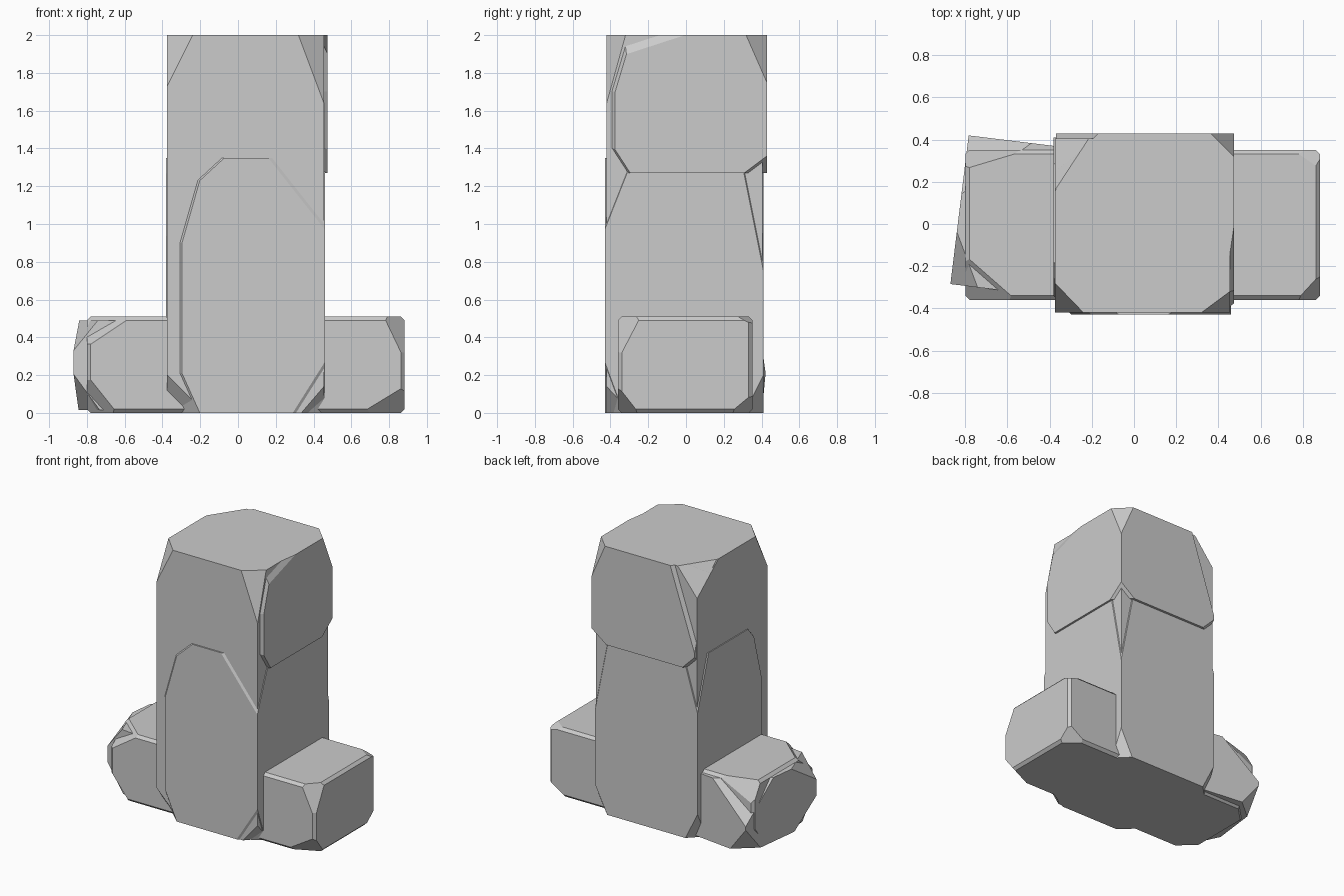
import bpy, bmesh
from math import radians
from mathutils import Vector, Matrix

if "Cube" in bpy.data.objects:
    bpy.data.objects.remove(bpy.data.objects["Cube"])


def rock(name, lo, hi, cuts, edge=0.0, turn=0.0):
    """Box from lo to hi, chipped by planes. A cut is (signs, distances from that corner);
    distance 0 makes the plane run parallel to that axis. turn rotates about the box centre."""
    lo, hi = Vector(lo), Vector(hi)
    mid, size = (lo + hi) / 2, hi - lo
    bm = bmesh.new()
    bmesh.ops.create_cube(bm, size=1)
    for v in bm.verts:
        v.co = mid + Vector(a * b for a, b in zip(v.co, size))
    if edge:
        bmesh.ops.bevel(bm, geom=bm.edges[:], offset=edge, segments=1, affect='EDGES')
    for s, d in cuts:
        corner = Vector(hi[i] if s[i] > 0 else lo[i] for i in range(3))
        n = Vector(s[i] / d[i] if d[i] else 0 for i in range(3))
        k = next(i for i in range(3) if d[i])
        corner[k] -= s[k] * d[k]
        bmesh.ops.bisect_plane(bm, geom=bm.verts[:] + bm.edges[:] + bm.faces[:], dist=1e-5,
                               plane_co=corner, plane_no=n.normalized(), clear_outer=True)
        rim = [e for e in bm.edges if e.is_boundary]
        if rim:
            bmesh.ops.edgeloop_fill(bm, edges=rim)
    if turn:
        bmesh.ops.rotate(bm, verts=bm.verts[:], cent=mid, matrix=Matrix.Rotation(radians(turn), 3, 'Z'))
    bmesh.ops.recalc_face_normals(bm, faces=bm.faces[:])
    mesh = bpy.data.meshes.new(name)
    bm.to_mesh(mesh)
    bm.free()
    ob = bpy.data.objects.new(name, mesh)
    bpy.context.collection.objects.link(ob)
    return ob


# Tall core of the pillar
rock("pillar_core", (-.375, -.42, 0), (.455, .405, 2), [
    ((-1, -1, 1), (.135, .14, .27)), ((1, -1, 1), (.135, .10, .36)),
    ((-1, 1, 1), (.16, .25, .2)), ((1, 1, 1), (.10, .10, .25)),
    ((-1, -1, -1), (.2, .15, .2)), ((1, -1, -1), (.12, .13, .14)),
    ((-1, 1, -1), (.14, .14, .2)), ((1, 1, -1), (.1, .1, .2))])

# Upper slab standing slightly proud at the right and back
rock("pillar_upper_slab", (-.37, -.405, 1.27), (.475, .428, 2), [
    ((1, -1, 0), (.035, .03, 0)), ((1, -1, 1), (.06, .4, .13)),
    ((1, -1, 1), (.135, .12, .4)), ((1, -1, -1), (.2, .11, .17)),
    ((1, 1, 1), (.11, .11, .25)), ((1, 1, -1), (.12, .12, .09)),
    ((-1, 1, 1), (.17, .26, .22)), ((-1, 1, 1), (.2, .2, .6)), ((-1, 1, -1), (.1, .1, .1)),
    ((-1, -1, 1), (.15, .16, .3)), ((-1, -1, -1), (.1, .1, .15))])

# Lower slab standing slightly proud at the front and left
rock("pillar_lower_slab", (-.382, -.43, 0), (.46, .41, 1.35), [
    ((-1, -1, 0), (.085, .09, 0)), ((-1, -1, 1), (.214, .2, .75)), ((-1, -1, 1), (.31, .25, .286)),
    ((1, -1, 1), (.30, .15, .38)), ((-1, 1, 1), (.12, .13, .4)), ((1, 1, 1), (.12, .12, .6)),
    ((-1, -1, -1), (.18, .17, .4)), ((1, -1, -1), (.17, .1, .27)),
    ((-1, 1, -1), (.1, .1, .2)), ((1, 1, -1), (.1, .1, .2))])

# Long base boulder running through the pillar
rock("base_boulder", (-.8, -.36, 0), (.882, .352, .51), [
    ((1, -1, 1), (.11, .12, .23)), ((1, 1, 1), (.13, .09, .04)),
    ((1, -1, -1), (.23, .11, .14)), ((1, 1, -1), (.15, .12, .1)),
    ((-1, -1, 1), (.24, .21, .16)), ((-1, 1, 1), (.3, .09, .15)),
    ((-1, -1, -1), (.16, .15, .2)), ((-1, 1, -1), (.15, .15, .2))], edge=.02)

# Small turned boulder at the left end
rock("left_boulder", (-.83, -.33, .015), (-.13, .38, .49), [
    ((-1, -1, 1), (.13, .25, .16)), ((-1, 1, 1), (.3, .28, .27)),
    ((-1, -1, -1), (.14, .22, .19)), ((-1, 1, -1), (.14, .15, .18)),
    ((1, 1, 1), (.1, .1, .1)), ((1, -1, -1), (.1, .1, .1))], turn=-7)
